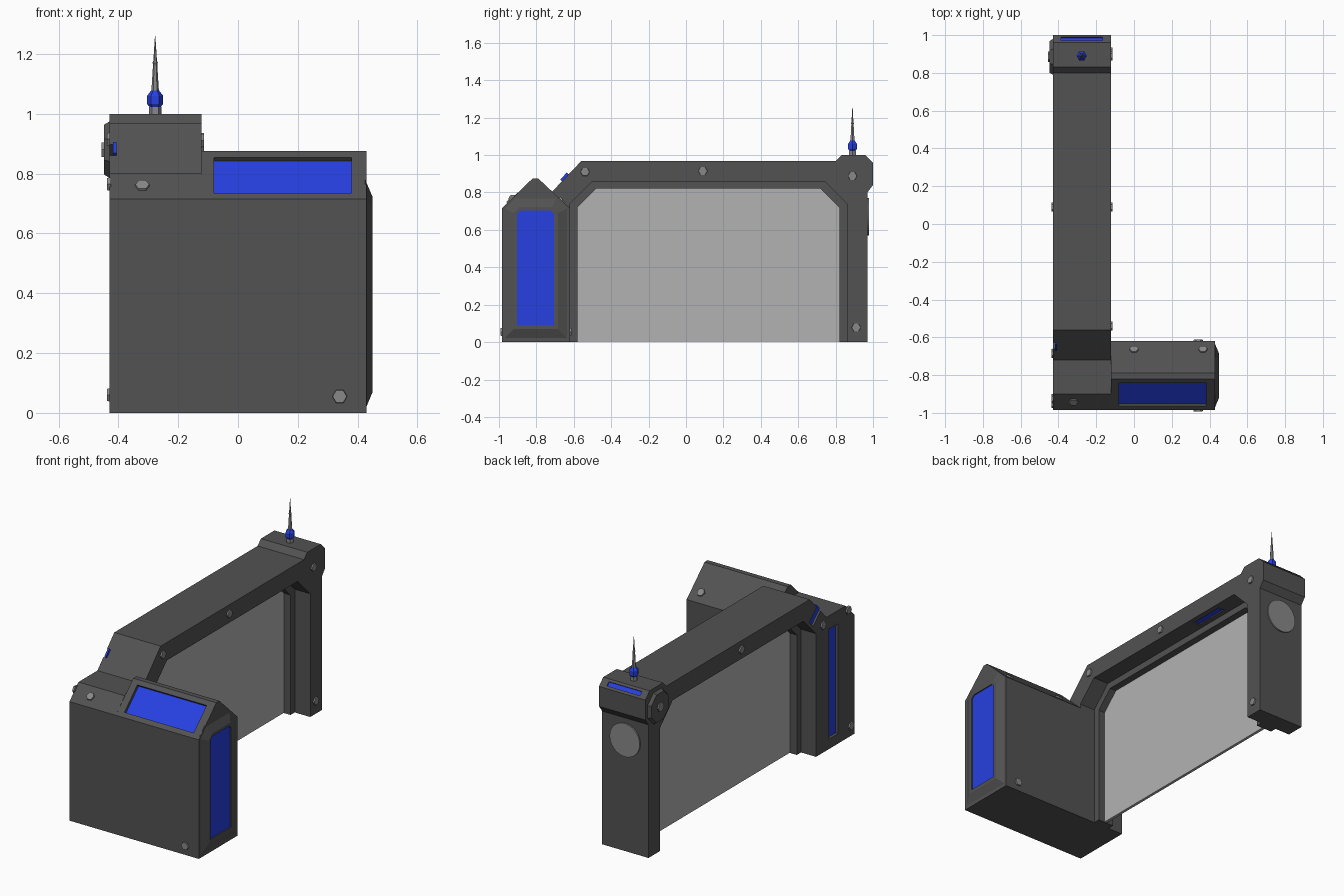
import bpy, bmesh
from math import cos, sin, pi, radians
from mathutils import Vector, Matrix

if "Cube" in bpy.data.objects:
    bpy.data.objects.remove(bpy.data.objects["Cube"])


def material(name, rgb):
    m = bpy.data.materials.new(name)
    m.diffuse_color = (*rgb, 1)
    m.use_nodes = True
    m.node_tree.nodes["Principled BSDF"].inputs["Base Color"].default_value = m.diffuse_color
    return m


DARK = material("dark_metal", (0.085, 0.085, 0.085))
LIGHT = material("light_panel", (0.45, 0.45, 0.45))
STEEL = material("steel", (0.25, 0.25, 0.25))
BLUE = material("blue_glass", (0.02, 0.05, 0.75))


def frame(origin, u, n):
    """Local plane: u across, v up, w out along the normal."""
    u, n = Vector(u).normalized(), Vector(n).normalized()
    m = Matrix((u, n.cross(u), n)).transposed().to_4x4()
    m.translation = Vector(origin)
    return m


def prism(name, fr, pts, w0, w1, mat, top=None):
    """Extrude an outline along the frame normal, optionally tapering to top."""
    bm = bmesh.new()
    lo = [bm.verts.new(fr @ Vector((u, v, w0))) for u, v in pts]
    hi = [bm.verts.new(fr @ Vector((u, v, w1))) for u, v in (top or pts)]
    bm.faces.new(lo)
    bm.faces.new(hi)
    n = len(pts)
    for i in range(n):
        j = (i + 1) % n
        bm.faces.new((lo[i], lo[j], hi[j], hi[i]))
    bmesh.ops.recalc_face_normals(bm, faces=bm.faces)
    me = bpy.data.meshes.new(name)
    bm.to_mesh(me)
    bm.free()
    me.materials.append(mat)
    ob = bpy.data.objects.new(name, me)
    bpy.context.collection.objects.link(ob)
    return ob


def rect(a, b):
    return [(-a, -b), (a, -b), (a, b), (-a, b)]


def ngon(n, r, turn=0.0):
    return [(r * cos(2 * pi * i / n + turn), r * sin(2 * pi * i / n + turn)) for i in range(n)]


def window(target, name, fr, pts, depth=0.02):
    """Cut a recess and set a blue pane at its bottom."""
    cutter = prism("cutter", fr, pts, -depth, 0.03, BLUE)
    cutter.hide_render = True
    mod = target.modifiers.new("recess", 'BOOLEAN')
    mod.operation, mod.solver, mod.object = 'DIFFERENCE', 'EXACT', cutter
    bpy.context.view_layer.objects.active = target
    bpy.ops.object.modifier_apply(modifier=mod.name)
    bpy.data.objects.remove(cutter)
    prism(name, fr, pts, -depth - 0.008, -depth + 0.003, BLUE)


def bolt(fr, r=0.026):
    prism("bolt", fr, ngon(6, r), -0.005, 0.008, STEEL, ngon(6, r * 0.9))


X, Y, Z = Vector((1, 0, 0)), Vector((0, 1, 0)), Vector((0, 0, 1))
SIDE = frame((0, 0, 0), Y, X)               # outline in y/z, depth in x
SLOPE_F, SLOPE_B = Vector((0, -0.16, 0.165)), Vector((0, 0.16, 0.17))

# Gate arch with stepped head on the far post
gate = prism("gate_arch", SIDE, [
    (-.985, 0), (-.985, .715), (-.90, .80), (-.72, .80), (-.56, .968), (.80, .968),
    (.832, 1), (.96, 1), (1, .96), (1, .84), (.97, .80), (.97, 0),
    (.86, 0), (.86, .74), (.74, .86), (-.50, .86), (-.62, .74), (-.62, 0)],
    -.43, -.122, DARK)

# Narrower inner frame lining the opening
prism("inner_frame", SIDE, [
    (-.64, 0), (-.64, .75), (-.51, .88), (.75, .88), (.88, .75), (.88, 0),
    (.82, 0), (.82, .72), (.72, .82), (-.48, .82), (-.58, .72), (-.58, 0)],
    -.33, -.225, DARK)

# Door panel filling the opening
prism("door_panel", SIDE, [(-.6, .002), (.84, .002), (.84, .73), (.73, .84), (-.49, .84), (-.6, .73)],
      -.285, -.268, LIGHT)

# Booth with gabled roof
booth = prism("booth", SIDE, [(-.985, 0), (-.985, .715), (-.82, .875), (-.79, .875), (-.62, .715), (-.62, 0)],
              -.122, .43, DARK)

# Bevelled end plate with a tall window
end_plate = prism("booth_end_plate", SIDE,
                  [(-.98, .01), (-.625, .01), (-.625, .72), (-.69, .78), (-.92, .78), (-.98, .72)],
                  .425, .45, DARK,
                  [(-.92, .07), (-.685, .07), (-.685, .69), (-.715, .722), (-.89, .722), (-.92, .69)])
window(end_plate, "end_window", frame((.45, -.805, 0), Y, X),
       [(-.098, .09), (.098, .09), (.098, .685), (.08, .705), (-.08, .705), (-.098, .685)], .01)

# Recessed blue windows and light strips
window(booth, "roof_window", frame((.15, -.9025, .795), X, SLOPE_F), rect(.23, .085))
window(gate, "side_window", frame((-.43, -.787, .39), -Y, -X), rect(.043, .33))
window(gate, "brace_light", frame((-.43, -.615, .85), -SLOPE_B.cross(X), -X), rect(.055, .025), .015)
window(gate, "head_light", frame((-.277, .98, .98), -X, Y + Z), rect(.11, .013), .01)
window(gate, "beam_light", frame((-.175, .456, .86), Y, -Z), rect(.11, .02), .01)

# Bolts on both sides of the gate
for y, z in ((-.54, .91), (.09, .915), (.89, .888), (.91, .078)):
    bolt(frame((-.122, y, z), Y, X))
for y, z in ((.09, .915), (-.685, .765), (-.925, .765), (-.95, .06)):
    bolt(frame((-.43, y, z), -Y, -X))
# Bolts on the booth walls and roof slopes
bolt(frame((.34, -.985, .055), X, -Y))
bolt(frame((.34, -.62, .055), -X, Y))
bolt(frame((-.32, -.941, .758), X, SLOPE_F))
for x in (0, .365):
    bolt(frame((x, -.665, .757), -X, SLOPE_B))

# Octagonal cap on the outer side of the head
cap = frame((-.43, .885, .88), -Y, -X)
prism("head_cap", cap, ngon(8, .105, pi / 8), -.005, .018, DARK, ngon(8, .09, pi / 8))
prism("head_cap_bolt", cap, ngon(6, .028), .01, .026, STEEL)

# Plain round plate on the back of the post
prism("post_disc", frame((-.277, .97, .67), -X, Y), ngon(32, .1), -.005, .008, STEEL)

# Antenna: stacked six-sided rings
def stack(name, rings, mat):
    base = frame((-.277, .89, 0), X, Z)
    for (z0, r0), (z1, r1) in zip(rings, rings[1:]):
        prism(name, base, ngon(6, r0), z0, z1, mat, ngon(6, r1))


stack("antenna_base", [(.995, .021), (1.022, .021)], STEEL)
stack("antenna_ball", [(1.018, .015), (1.033, .027), (1.06, .027), (1.077, .014)], BLUE)
stack("antenna_spike", [(1.07, .013), (1.165, .007), (1.17, .009), (1.178, .006), (1.26, .0008)], STEEL)
